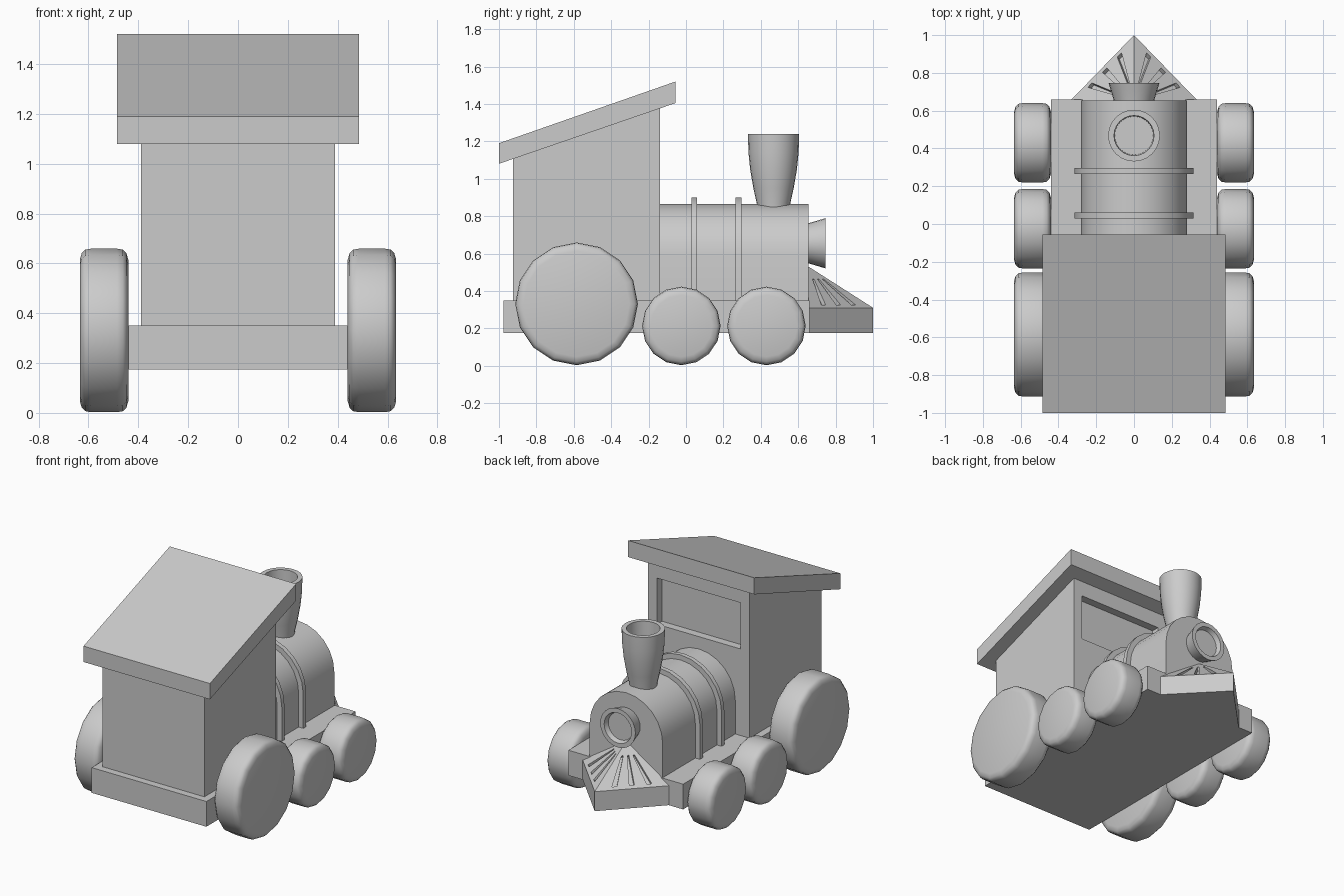
import bpy, bmesh, math
from mathutils import Vector, Matrix

if "Cube" in bpy.data.objects:
    bpy.data.objects.remove(bpy.data.objects["Cube"])


def finish(bm, name, smooth=False):
    bmesh.ops.recalc_face_normals(bm, faces=bm.faces)
    me = bpy.data.meshes.new(name)
    bm.to_mesh(me)
    bm.free()
    ob = bpy.data.objects.new(name, me)
    bpy.context.collection.objects.link(ob)
    if smooth:
        bpy.ops.object.select_all(action='DESELECT')
        bpy.context.view_layer.objects.active = ob
        ob.select_set(True)
        bpy.ops.object.shade_smooth_by_angle(angle=math.radians(40))
    return ob


def prism(bm, base, offset):
    """Solid swept from a polygon of 3D points along an offset."""
    face = bm.faces.new([bm.verts.new(p) for p in base])
    ext = bmesh.ops.extrude_face_region(bm, geom=[face], use_keep_orig=True)
    moved = [v for v in ext['geom'] if isinstance(v, bmesh.types.BMVert)]
    bmesh.ops.translate(bm, verts=moved, vec=offset)


def side_profile(name, yz, half_w):
    bm = bmesh.new()
    prism(bm, [(-half_w, y, z) for y, z in yz], (2 * half_w, 0, 0))
    return finish(bm, name)


def arch(name, r, y0, y1, zc=0.585, z0=0.34, n=12):
    pts = [(r, y0, z0)]
    pts += [(r * math.cos(math.pi * i / n), y0, zc + r * math.sin(math.pi * i / n)) for i in range(n + 1)]
    pts.append((-r, y0, z0))
    bm = bmesh.new()
    prism(bm, pts, (0, y1 - y0, 0))
    return finish(bm, name, True)


def lathe(name, profile, n, loc, axis):
    """Revolve (radius, height) points; caps both ends; local z goes to axis."""
    bm = bmesh.new()
    rings = [[bm.verts.new((r * math.cos(2 * math.pi * k / n), r * math.sin(2 * math.pi * k / n), h))
              for k in range(n)] for r, h in profile]
    for a, b in zip(rings, rings[1:]):
        for k in range(n):
            bm.faces.new((a[k], a[(k + 1) % n], b[(k + 1) % n], b[k]))
    bm.faces.new(rings[0])
    bm.faces.new(rings[-1])
    rot = Vector((0, 0, 1)).rotation_difference(Vector(axis)).to_matrix().to_4x4()
    bm.transform(Matrix.Translation(loc) @ rot)
    return finish(bm, name, True)


def cut(ob, cutter):
    cutter.hide_render = True
    cutter.hide_viewport = True
    cutter.display_type = 'WIRE'
    mod = ob.modifiers.new("cut", 'BOOLEAN')
    mod.object = cutter
    mod.solver = 'EXACT'


# Chassis, cab and sloping roof
side_profile("chassis", [(-0.975, 0.175), (0.66, 0.175), (0.66, 0.35), (-0.975, 0.35)], 0.44)
cab = side_profile("cab", [(-0.925, 0.34), (-0.14, 0.34), (-0.14, 1.39), (-0.925, 1.12)], 0.39)
side_profile("roof", [(-1, 1.08), (-0.055, 1.405), (-0.055, 1.52), (-1, 1.19)], 0.485)

# Recessed front window
cut(cab, side_profile("window_cutter", [(-0.195, 0.95), (0, 0.95), (0, 1.27), (-0.195, 1.27)], 0.32))

# Boiler with two bands
arch("boiler", 0.28, -0.15, 0.655)
arch("rear_band", 0.315, 0.03, 0.06)
arch("front_band", 0.315, 0.265, 0.297)

# Chimney, hollow at the top
lathe("chimney", [(0.085, 0.82), (0.09, 0.87), (0.108, 0.95), (0.125, 1.05), (0.134, 1.14), (0.137, 1.24),
                  (0.106, 1.24), (0.102, 1.05)], 24, (0, 0.468, 0), (0, 0, 1))

# Headlamp with recessed lens
lathe("headlamp", [(0.105, -0.01), (0.113, 0.02), (0.125, 0.06), (0.135, 0.092), (0.105, 0.092), (0.095, 0.06)],
      24, (0, 0.655, 0.655), (0, 1, 0))

# Cowcatcher: triangular block with a sloping top
bm = bmesh.new()
corners = [(-0.335, 0.655), (0.335, 0.655), (0, 1.0)]
low = [bm.verts.new((x, y, 0.175)) for x, y in corners]
mid = [bm.verts.new((x, y, 0.31)) for x, y in corners]
peak = bm.verts.new((0, 0.655, 0.53))
bm.faces.new(low)
for i in range(3):
    j = (i + 1) % 3
    bm.faces.new((low[i], low[j], mid[j], mid[i]))
    bm.faces.new((mid[i], mid[j], peak))
catcher = finish(bm, "cowcatcher")

# Fan of grooves on both slopes
bm = bmesh.new()
A, B = Vector((0, 0.655, 0.53)), Vector((0, 1.0, 0.31))
for s in (-1, 1):
    C = Vector((s * 0.335, 0.655, 0.31))
    normal = (B - A).cross(C - A).normalized()
    if normal.z < 0:
        normal = -normal
    for t in (0.25, 0.5, 0.75):
        w = 0.036
        a, b = [B.lerp(C, t + d) for d in (-w, w)]
        quad = [A.lerp(a, 0.3), A.lerp(a, 0.93), A.lerp(b, 0.93), A.lerp(b, 0.3)]
        prism(bm, [p - normal * 0.025 for p in quad], normal * 0.05)
cut(catcher, finish(bm, "groove_cutter"))

# Wheels with rounded rims
for side, s in (("left", -1), ("right", 1)):
    for name, y, r in (("rear", -0.585, 0.328), ("middle", -0.025, 0.21), ("front", 0.43, 0.21)):
        rim = [(r - 0.045, 0), (r - 0.018, 0.008), (r - 0.004, 0.022), (r, 0.045)]
        rim += [(q, 0.195 - h) for q, h in reversed(rim)]
        lathe(f"{side}_{name}_wheel", rim, 16, (s * 0.44, y, r + 0.003), (s, 0, 0))
